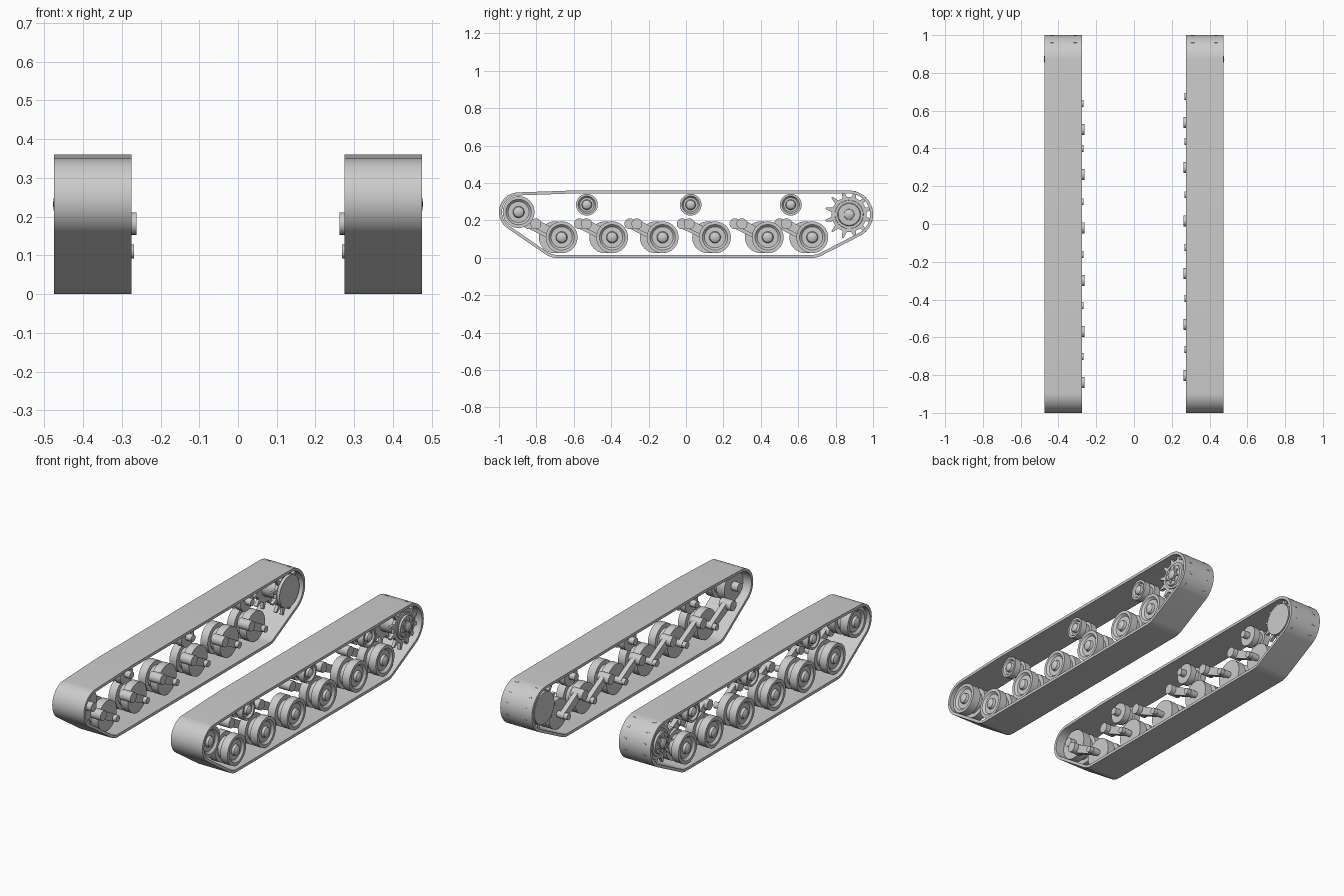
import bpy, bmesh, math
from mathutils import Vector
from mathutils.geometry import convex_hull_2d

cube = bpy.data.objects.get("Cube")
if cube:
    bpy.data.objects.remove(cube, do_unlink=True)

steel = bpy.data.materials.new("grey_steel")
steel.use_nodes = True
GREY = (0.6, 0.6, 0.6, 1)
steel.diffuse_color = GREY
steel.node_tree.nodes["Principled BSDF"].inputs["Base Color"].default_value = GREY


def finish(bm, name, angle=30):
    bmesh.ops.recalc_face_normals(bm, faces=bm.faces)
    mesh = bpy.data.meshes.new(name)
    bm.to_mesh(mesh)
    bm.free()
    mesh.materials.append(steel)
    ob = bpy.data.objects.new(name, mesh)
    bpy.context.collection.objects.link(ob)
    bpy.ops.object.select_all(action='DESELECT')
    ob.select_set(True)
    bpy.context.view_layer.objects.active = ob
    bpy.ops.object.shade_smooth_by_angle(angle=math.radians(angle))
    return ob


def lathe(name, side, y, z, profile, n=40):
    """Turn a profile of (distance from centre plane, radius) about an x axis."""
    bm = bmesh.new()
    vs = [bm.verts.new((side * x, y, z + r)) for x, r in profile]
    es = [bm.edges.new(p) for p in zip(vs, vs[1:])]
    bmesh.ops.spin(bm, geom=vs + es, cent=(0, y, z), axis=(1, 0, 0),
                   angle=math.tau, steps=n, use_merge=True)
    bmesh.ops.remove_doubles(bm, verts=bm.verts, dist=1e-5)
    return finish(bm, name)


def rod(name, side, y, z, x0, x1, r, n=20):
    return lathe(name, side, y, z, [(x0, 0), (x0, r), (x1, r), (x1, 0)], n)


def slab(name, side, outline, x0, x1):
    """Extrude a y-z outline across the width."""
    bm = bmesh.new()
    f = bm.faces.new([bm.verts.new((side * x0, y, z)) for y, z in outline])
    ext = bmesh.ops.extrude_face_region(bm, geom=[f])
    moved = [v for v in ext["geom"] if isinstance(v, bmesh.types.BMVert)]
    bmesh.ops.translate(bm, verts=moved, vec=(side * (x1 - x0), 0, 0))
    return finish(bm, name)


def wrap(circles, n=64):
    """Belt outline stretched around circles of (y, z, radius)."""
    pts = [Vector((y + r * math.cos(math.tau * i / n), z + r * math.sin(math.tau * i / n)))
           for y, z, r in circles for i in range(n if r > 0 else 1)]
    return [pts[i] for i in convex_hull_2d(pts)]


IDLER = (-0.895, 0.245)
SPROCKET = (0.872, 0.232)
X_IN, X_OUT, BELT = 0.275, 0.475, 0.016


def track_belt(side):
    outer = wrap([(*IDLER, 0.105), (-0.58, 0.361, 0), (*SPROCKET, 0.128),
                  (0.675, 0.11, 0.11), (-0.69, 0.11, 0.11)])
    # offset the outline inwards for the belt thickness
    inner = []
    for i, p in enumerate(outer):
        d = (outer[(i + 1) % len(outer)] - p).normalized() + (p - outer[i - 1]).normalized()
        nrm = Vector((-d.y, d.x)).normalized()
        if nrm.dot(Vector((0, 0.18)) - p) < 0:
            nrm = -nrm
        inner.append(p + nrm * BELT)
    bm = bmesh.new()
    loops = [[bm.verts.new((side * x, p.x, p.y)) for p in path]
             for x, path in ((X_IN, outer), (X_OUT, outer), (X_OUT, inner), (X_IN, inner))]
    n = len(outer)
    for a, b in zip(loops, loops[1:] + loops[:1]):
        for i in range(n):
            j = (i + 1) % n
            bm.faces.new((a[i], a[j], b[j], b[i]))
    finish(bm, "track_belt")


def double_wheel(name, side, y, z, r, x0, x1, hub):
    """Two tyred discs with a groove between, dished outside with a hub cap."""
    mid, gap = (x0 + x1) / 2, 0.016
    lathe(name, side, y, z, [
        (x0, 0), (x0, r), (mid - gap, r), (mid - gap, r * 0.72), (mid + gap, r * 0.72),
        (mid + gap, r), (x1, r), (x1, r * 0.8), (x1 - 0.012, r * 0.66),
        (x1 - 0.012, hub * 1.15), (x1 + 0.002, hub), (x1 + 0.009, hub * 0.6), (x1 + 0.011, 0)])


def gear_outline(y, z, teeth, root, tip):
    step = math.tau / teeth
    pts = []
    for k in range(teeth):
        for part, r in ((0, root), (0.25, root), (0.43, tip), (0.57, tip), (0.75, root)):
            a = (k + part) * step
            pts.append((y + r * math.sin(a), z + r * math.cos(a)))
    return pts


def drive_sprocket(side):
    y, z = SPROCKET
    for x in (0.302, 0.425):
        slab("sprocket_ring", side, gear_outline(y, z, 12, 0.094, 0.1295), x, x + 0.018)
    lathe("sprocket_drum", side, y, z, [
        (0.285, 0), (0.285, 0.09), (0.315, 0.09), (0.325, 0.06), (0.42, 0.06),
        (0.43, 0.08), (0.448, 0.075), (0.448, 0.062), (0.458, 0.058), (0.458, 0.03),
        (0.469, 0.027), (0.476, 0.016), (0.478, 0)])
    slab("sprocket_spline", side, gear_outline(y, z, 8, 0.034, 0.048), 0.45, 0.464)


def swing_arm(side, y, z):
    """Trailing arm from the hull pivot down to the wheel axle."""
    py, pz = y - 0.138, z + 0.072
    slab("swing_arm", side, wrap([(py, pz, 0.024), (y, z, 0.02)], 24), 0.29, 0.318)
    rod("arm_pivot", side, py, pz, 0.262, 0.335, 0.029)
    rod("wheel_axle", side, y, z, 0.268, 0.36, 0.018)


for side in (1, -1):
    track_belt(side)
    drive_sprocket(side)
    double_wheel("idler_wheel", side, *IDLER, 0.085, 0.325, 0.455, 0.027)
    rod("idler_axle", side, *IDLER, 0.285, 0.34, 0.025)
    # the right-hand wheels sit slightly forward of the left-hand ones
    shift = 0 if side > 0 else -0.037
    for y in (-0.665, -0.395, -0.125, 0.155, 0.437, 0.675):
        double_wheel("road_wheel", side, y + shift, 0.11, 0.085, 0.335, 0.458, 0.027)
        swing_arm(side, y + shift, 0.11)
    for y in (-0.53, 0.025, 0.56):
        double_wheel("return_roller", side, y, 0.284, 0.058, 0.335, 0.44, 0.024)
        rod("roller_axle", side, y, 0.284, 0.3, 0.34, 0.02)
